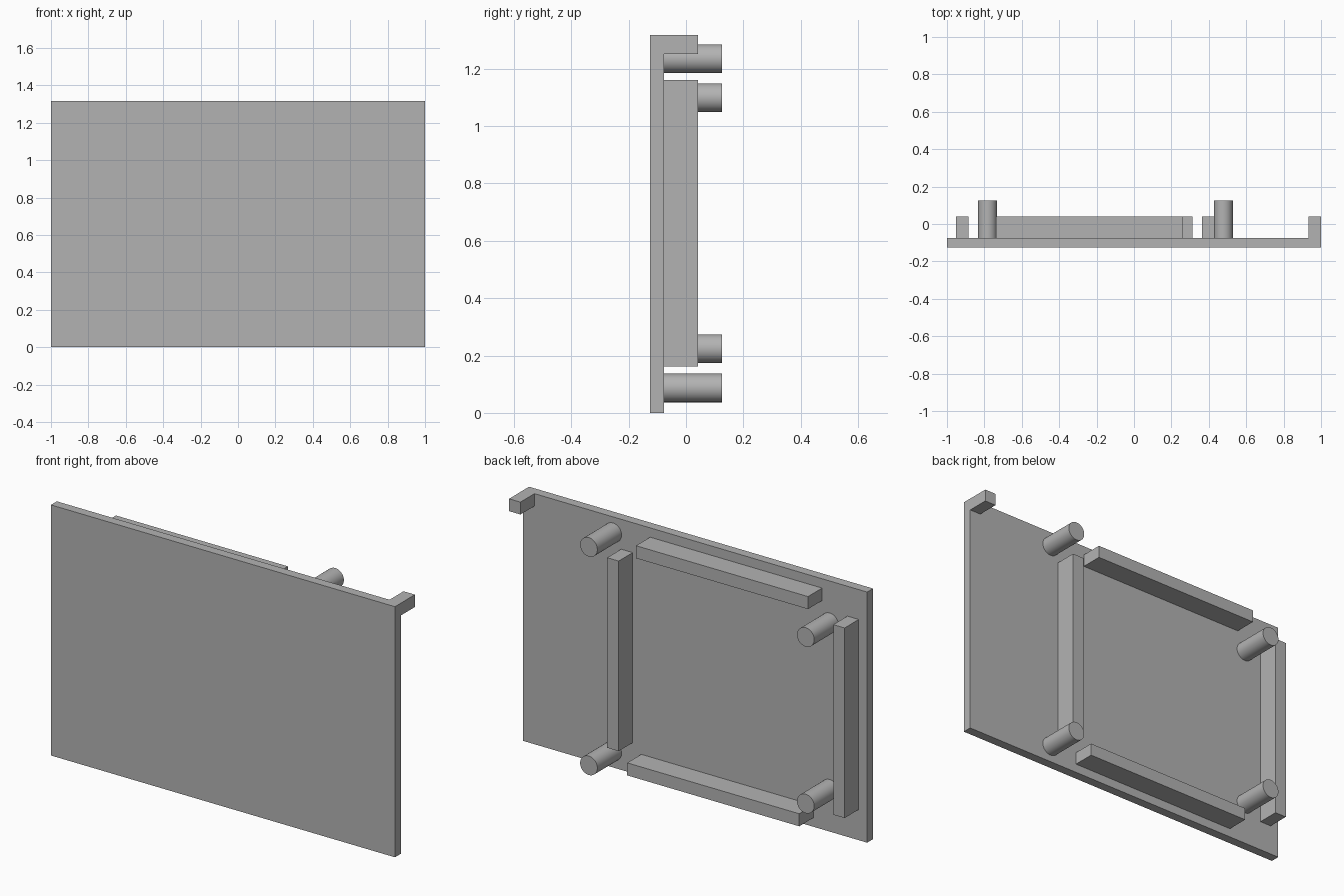
import bpy
import math

if "Cube" in bpy.data.objects:
    bpy.data.objects.remove(bpy.data.objects["Cube"])

grey = bpy.data.materials.new("plain_grey")
grey.diffuse_color = (0.45, 0.45, 0.45, 1.0)
grey.use_nodes = True
grey.node_tree.nodes["Principled BSDF"].inputs["Base Color"].default_value = grey.diffuse_color

FRONT, BACK = -0.125, -0.076   # plate faces
RAIL_Y, PIN_Y = 0.041, 0.125   # how far rails and pins reach back
HEIGHT = 1.317


def box(name, x0, x1, y0, y1, z0, z1):
    bpy.ops.mesh.primitive_cube_add(
        size=1, location=((x0 + x1) / 2, (y0 + y1) / 2, (z0 + z1) / 2))
    ob = bpy.context.object
    ob.name = name
    ob.scale = (x1 - x0, y1 - y0, z1 - z0)
    bpy.ops.object.transform_apply(location=False, rotation=False, scale=True)
    ob.data.materials.append(grey)


def pin(name, x, z):
    bpy.ops.mesh.primitive_cylinder_add(
        vertices=48, radius=0.05, depth=PIN_Y - BACK,
        location=(x, (PIN_Y + BACK) / 2, z), rotation=(math.pi / 2, 0, 0))
    ob = bpy.context.object
    ob.name = name
    bpy.ops.object.shade_smooth_by_angle(angle=math.radians(40))
    ob.data.materials.append(grey)


# Flat panel with a small lug at one top corner
box("panel", -1, 1, FRONT, BACK, 0, HEIGHT)
box("corner_lug", 0.934, 1, BACK, RAIL_Y, 1.252, HEIGHT)

# Four rails framing the back
box("left_rail", -0.951, -0.885, BACK, RAIL_Y, 0.161, 1.16)
box("right_rail", 0.363, 0.43, BACK, RAIL_Y, 0.161, 1.16)
box("top_rail", -0.738, 0.262, BACK, RAIL_Y, 1.202, 1.268)
box("bottom_rail", -0.687, 0.313, BACK, RAIL_Y, 0.047, 0.113)

# Round pins at the frame corners
pin("upper_left_pin", -0.783, 1.099)
pin("lower_left_pin", -0.783, 0.224)
pin("upper_right_pin", 0.478, 1.235)
pin("lower_right_pin", 0.478, 0.087)
